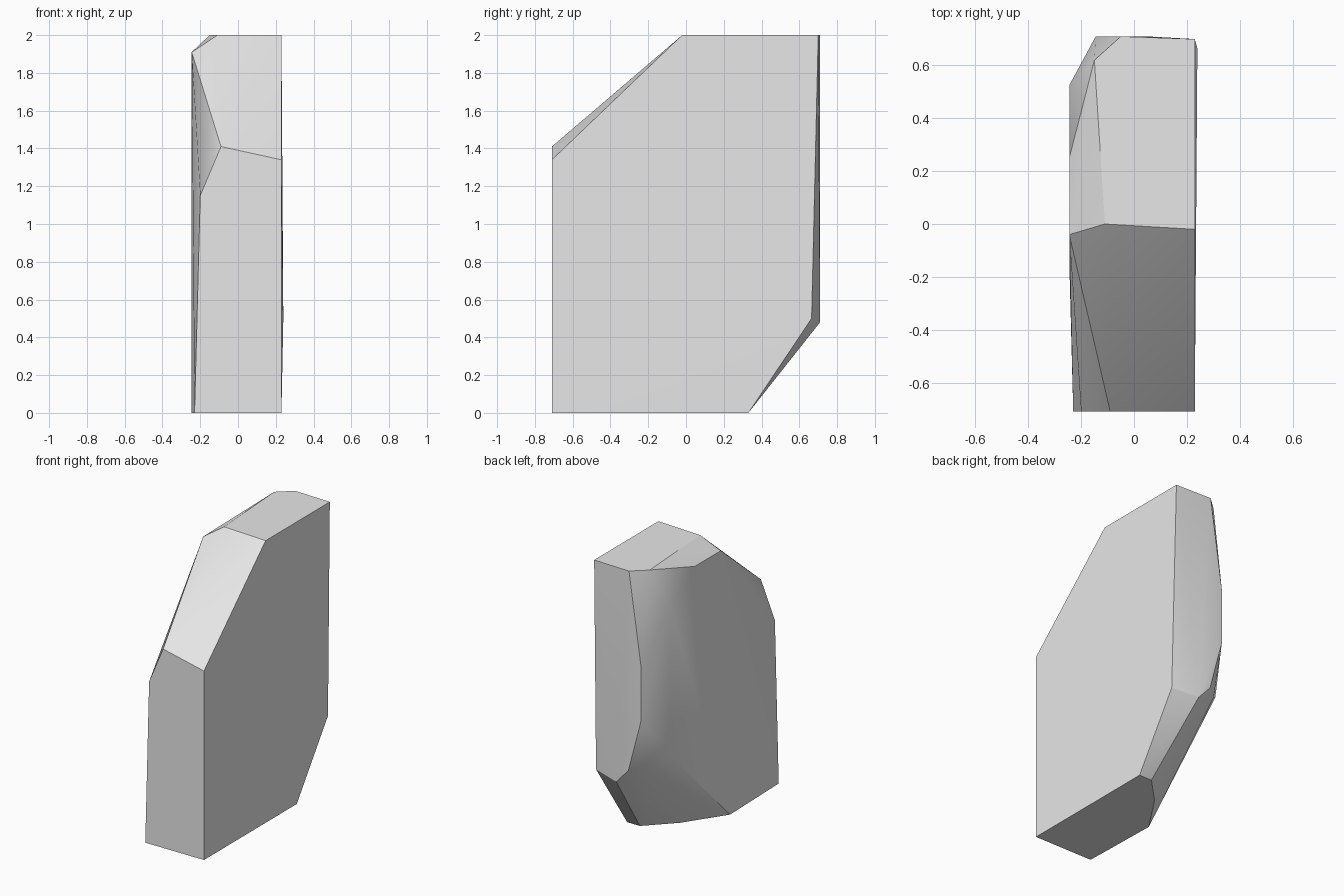
import bpy
import bmesh
import math
from mathutils import Vector

default_cube = bpy.data.objects.get("Cube")
if default_cube:
    bpy.data.objects.remove(default_cube, do_unlink=True)

# Outer planes that the chipped block is cut to
RIGHT, LEFT = -0.245, 0.23
FRONT, BACK = -0.71, 0.71
BOTTOM, TOP = 0.0, 2.0


def make_material(name, value):
    material = bpy.data.materials.new(name)
    material.use_nodes = True
    colour = (value, value, value, 1)
    material.diffuse_color = colour
    shader = next(n for n in material.node_tree.nodes if n.type == "BSDF_PRINCIPLED")
    shader.inputs["Base Color"].default_value = colour
    return material


def hull_object(name, points, material):
    """Wrap a closed faceted solid around corner points and merge flat facets."""
    bm = bmesh.new()
    for point in points:
        bm.verts.new(Vector(point))
    result = bmesh.ops.convex_hull(bm, input=bm.verts[:])
    unused = [g for g in result["geom_interior"] if isinstance(g, bmesh.types.BMVert)]
    bmesh.ops.delete(bm, geom=unused, context="VERTS")
    bmesh.ops.dissolve_limit(bm, angle_limit=math.radians(1),
                             verts=bm.verts[:], edges=bm.edges[:])
    bmesh.ops.recalc_face_normals(bm, faces=bm.faces[:])
    mesh = bpy.data.meshes.new(name)
    bm.to_mesh(mesh)
    bm.free()
    mesh.materials.append(material)
    obj = bpy.data.objects.new(name, mesh)
    bpy.context.collection.objects.link(obj)
    return obj


# Broad left side, given as (y, z)
left_outline = [(FRONT, BOTTOM), (0.33, BOTTOM), (0.7, TOP), (-0.02, TOP), (FRONT, 1.34)]
# Narrow front face, given as (x, z)
front_outline = [(-0.23, BOTTOM), (-0.2, 1.15), (-0.09, 1.41)]
# Back face, given as (x, z)
back_outline = [(-0.05, TOP), (-0.145, 1.345), (-0.145, 0.965), (-0.045, 0.585), (0.05, 0.48)]
# Flat top and base, given as (x, y)
top_outline = [(-0.11, 0), (-0.15, 0.62)]
base_outline = [(0.13, 0.33), (-0.056, 0.14), (RIGHT, -0.144)]
# Broad right side, given as (y, z)
right_outline = [(-0.04, 1.91), (0.25, 1.91), (0.525, 1.73), (0.525, 0.67)]

corners = [(LEFT, y, z) for y, z in left_outline]
corners += [(x, FRONT, z) for x, z in front_outline]
corners += [(x, BACK, z) for x, z in back_outline]
corners += [(x, y, TOP) for x, y in top_outline]
corners += [(x, y, BOTTOM) for x, y in base_outline]
corners += [(RIGHT, y, z) for y, z in right_outline]
# Loose corners of the lower back edge
corners += [(0.24, 0.665, 0.5), (-0.15, 0.62, 0.59)]

stone_block = hull_object("stone_block", corners, make_material("light grey stone", 0.8))

# Soft shading across shallow facets, crisp elsewhere
bpy.ops.object.select_all(action="DESELECT")
stone_block.select_set(True)
bpy.context.view_layer.objects.active = stone_block
bpy.ops.object.shade_smooth_by_angle(angle=math.radians(30))
